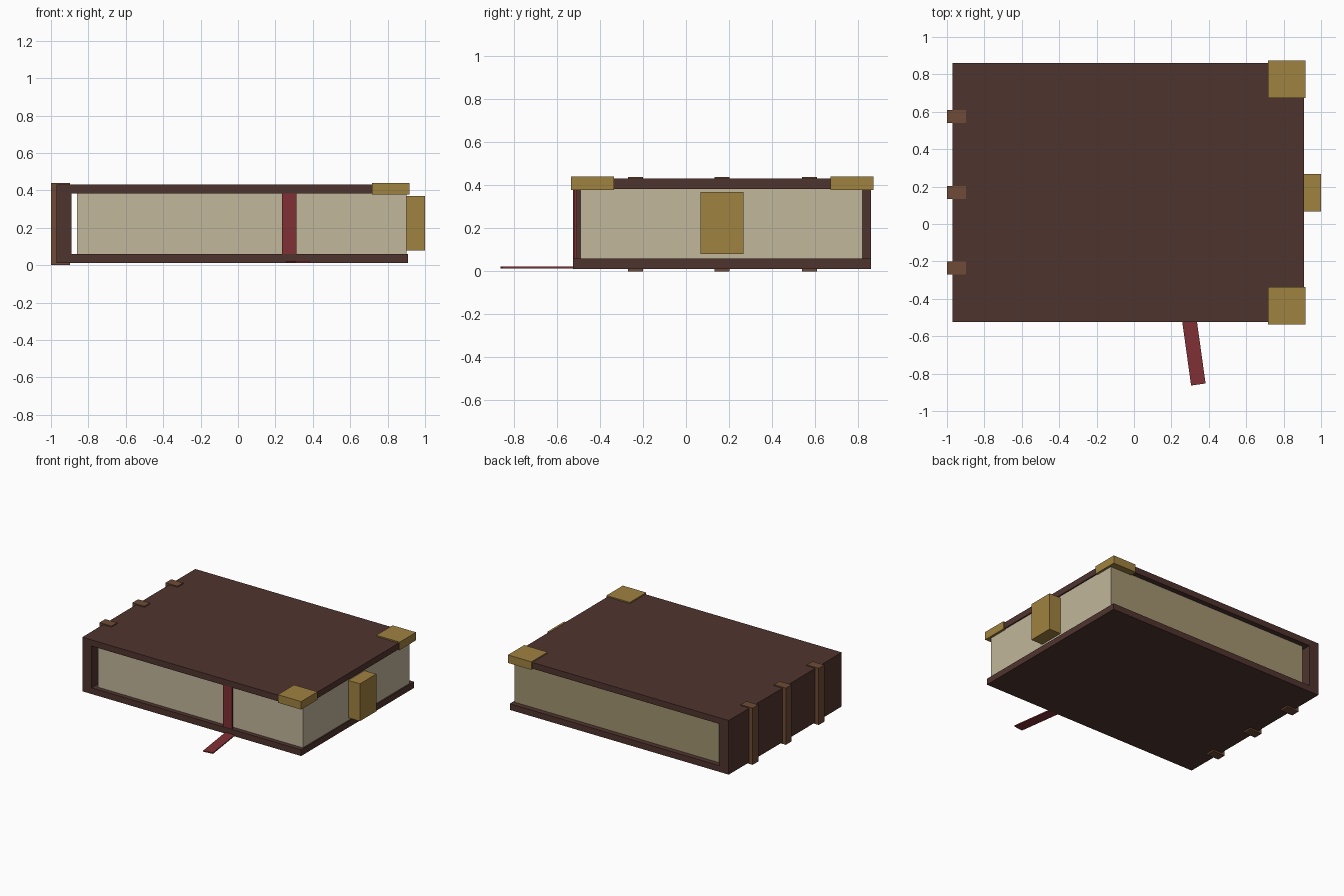
import bpy
from math import atan2, hypot
from mathutils import Matrix

if "Cube" in bpy.data.objects:
    bpy.data.objects.remove(bpy.data.objects["Cube"])


def material(name, rgb):
    """Flat material from 0-255 display values, stored as linear."""
    linear = [((c / 255 + 0.055) / 1.055) ** 2.4 for c in rgb]
    mat = bpy.data.materials.new(name)
    mat.use_nodes = True
    mat.diffuse_color = (*linear, 1)
    mat.node_tree.nodes["Principled BSDF"].inputs["Base Color"].default_value = (*linear, 1)
    return mat


leather = material("dark_leather", (79, 52, 46))
band_leather = material("light_leather", (110, 75, 54))
brass = material("brass", (160, 130, 65))
paper = material("paper", (194, 183, 155))
aged_paper = material("aged_paper", (163, 148, 112))
red_cloth = material("red_cloth", (128, 48, 52))


def box(name, x, y, z, mat):
    """Box given by its (low, high) range on each axis."""
    bpy.ops.mesh.primitive_cube_add(size=1)
    obj = bpy.context.object
    obj.name = name
    centre = [sum(r) / 2 for r in (x, y, z)]
    size = [r[1] - r[0] for r in (x, y, z)]
    obj.data.transform(Matrix.LocRotScale(None, None, size))
    obj.location = centre
    obj.data.materials.append(mat)
    return obj


# Binding: two boards and a spine
depth = (-0.525, 0.861)
box("bottom_cover", (-0.89, 0.91), depth, (0.012, 0.06), leather)
box("top_cover", (-0.89, 0.91), depth, (0.384, 0.432), leather)
box("spine", (-0.97, -0.89), depth, (0.012, 0.432), leather)

# Page block, with the back edge in the darker paper
pages = box("pages", (-0.86, 0.9), (-0.49, 0.821), (0.06, 0.384), paper)
pages.data.materials.append(aged_paper)
for face in pages.data.polygons:
    face.material_index = int(face.normal.y > 0.5)

# Raised bands around the spine
for i, y in enumerate((-0.235, 0.168, 0.575)):
    box(f"spine_band_{i + 1}", (-1, -0.897), (y - 0.035, y + 0.035), (0, 0.44), band_leather)

# Metal corners and clasp
for side, y in (("front", -0.436), ("back", 0.773)):
    box(f"{side}_corner", (0.717, 0.918), (y - 0.1, y + 0.1), (0.379, 0.441), brass)
box("clasp", (0.9, 1), (0.068, 0.268), (0.08, 0.37), brass)

# Bookmark ribbon: a hanging strip and a slanted loose tail
box("ribbon", (0.235, 0.313), (-0.522, -0.508), (0.05, 0.39), red_cloth)
start, end = (0.297, -0.52), (0.344, -0.858)
dx, dy = end[0] - start[0], end[1] - start[1]
half = hypot(dx, dy) / 2
tail = box("ribbon_tail", (-half, half), (-0.039, 0.039), (0.013, 0.022), red_cloth)
tail.location.x, tail.location.y = (start[0] + end[0]) / 2, (start[1] + end[1]) / 2
tail.rotation_euler.z = atan2(dy, dx)
